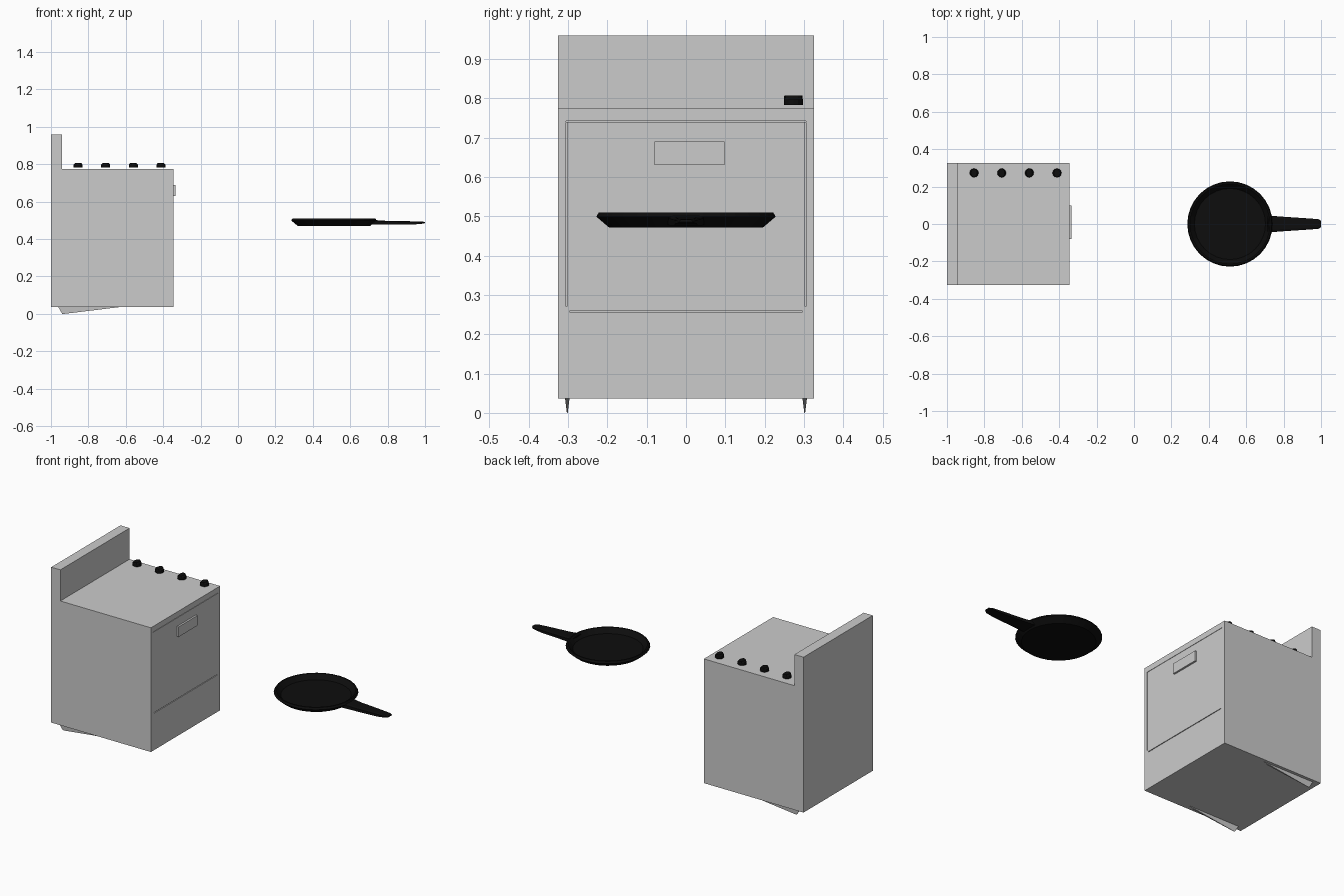
import bpy
import bmesh
import math

cube = bpy.data.objects.get("Cube")
if cube:
    bpy.data.objects.remove(cube, do_unlink=True)


def make_material(name, value):
    mat = bpy.data.materials.new(name)
    mat.use_nodes = True
    colour = (value, value, value, 1)
    mat.diffuse_color = colour
    mat.node_tree.nodes["Principled BSDF"].inputs["Base Color"].default_value = colour
    return mat


grey = make_material("enamel grey", 0.6)
black = make_material("iron black", 0.004)


def finish(name, bm, mat):
    bmesh.ops.recalc_face_normals(bm, faces=bm.faces)
    mesh = bpy.data.meshes.new(name)
    bm.to_mesh(mesh)
    bm.free()
    mesh.materials.append(mat)
    obj = bpy.data.objects.new(name, mesh)
    bpy.context.collection.objects.link(obj)
    return obj


def loft(name, rings, mat):
    """Skin a list of equal-length point rings and cap both ends."""
    bm = bmesh.new()
    loops = [[bm.verts.new(p) for p in ring] for ring in rings]
    for a, b in zip(loops, loops[1:]):
        for i in range(len(a)):
            j = (i + 1) % len(a)
            bm.faces.new((a[i], a[j], b[j], b[i]))
    bm.faces.new(loops[0])
    bm.faces.new(loops[-1])
    return finish(name, bm, mat)


def box(name, x, y, z, mat):
    rings = [[(x[0], y[0], h), (x[1], y[0], h), (x[1], y[1], h), (x[0], y[1], h)] for h in z]
    return loft(name, rings, mat)


def circle(cx, cy, z, rx, ry, sides):
    steps = [2 * math.pi * i / sides for i in range(sides)]
    return [(cx + rx * math.cos(a), cy + ry * math.sin(a), z) for a in steps]


# Stove body with raised back panel
FACE = -0.345
HALF = 0.325
profile = [(-1, 0.037), (FACE, 0.037), (FACE, 0.775), (-0.94, 0.775), (-0.94, 0.96), (-1, 0.96)]
body = loft("stove_body", [[(x, y, z) for x, z in profile] for y in (-HALF, HALF)], grey)

# Thin seams around the oven door and above the drawer
seams = [((-0.295, 0.295), (0.256, 0.260)),
         ((-0.305, 0.305), (0.740, 0.742)),
         ((-0.305, -0.303), (0.27, 0.739)),
         ((0.303, 0.305), (0.27, 0.739))]
for y, z in seams:
    cutter = box("seam_cutter", (FACE - 0.008, FACE + 0.02), y, z, grey)
    cutter.hide_render = True
    mod = body.modifiers.new("seam", "BOOLEAN")
    mod.operation = "DIFFERENCE"
    mod.solver = "EXACT"
    mod.object = cutter
    bpy.context.view_layer.objects.active = body
    bpy.ops.object.modifier_apply(modifier=mod.name)
    bpy.data.objects.remove(cutter, do_unlink=True)

# Oven door handle
box("door_handle", (FACE - 0.005, -0.334), (-0.08, 0.098), (0.63, 0.69), grey)

# Wedge feet under the back corners
for side, label in ((-1, "right"), (1, "left")):
    y = side * 0.302
    top = [(-0.962, y - 0.006, 0.039), (-0.61, y - 0.006, 0.039),
           (-0.61, y + 0.006, 0.039), (-0.962, y + 0.006, 0.039)]
    tip = [(-0.94, y - 0.001, 0), (-0.93, y - 0.001, 0),
           (-0.93, y + 0.001, 0), (-0.94, y + 0.001, 0)]
    loft(f"foot_{label}", [top, tip], grey)

# Control knobs
for i in range(4):
    x = -0.855 + i * 0.1477
    loft(f"knob_{i + 1}", [circle(x, 0.273, 0.783, 0.024, 0.024, 12),
                           circle(x, 0.273, 0.798, 0.024, 0.024, 12),
                           circle(x, 0.273, 0.807, 0.016, 0.023, 12)], black)

# Frying pan bowl, outside up over the rim and down to the inner floor
pan_profile = [(0.195, 0.471), (0.228, 0.499), (0.222, 0.510), (0.214, 0.510), (0.190, 0.483)]
loft("pan_bowl", [circle(0.513, 0, z, r, r, 32) for r, z in pan_profile], black)

# Frying pan handle: x, half width, bottom, top
sections = [(0.715, 0.046, 0.478, 0.503), (0.78, 0.040, 0.477, 0.498),
            (0.93, 0.030, 0.477, 0.495), (0.985, 0.026, 0.482, 0.493),
            (1.0, 0.017, 0.485, 0.492)]
loft("pan_handle", [[(x, -w, b), (x, w, b), (x, w, t - 0.004), (x, w * 0.7, t),
                     (x, -w * 0.7, t), (x, -w, t - 0.004)] for x, w, b, t in sections], black)
